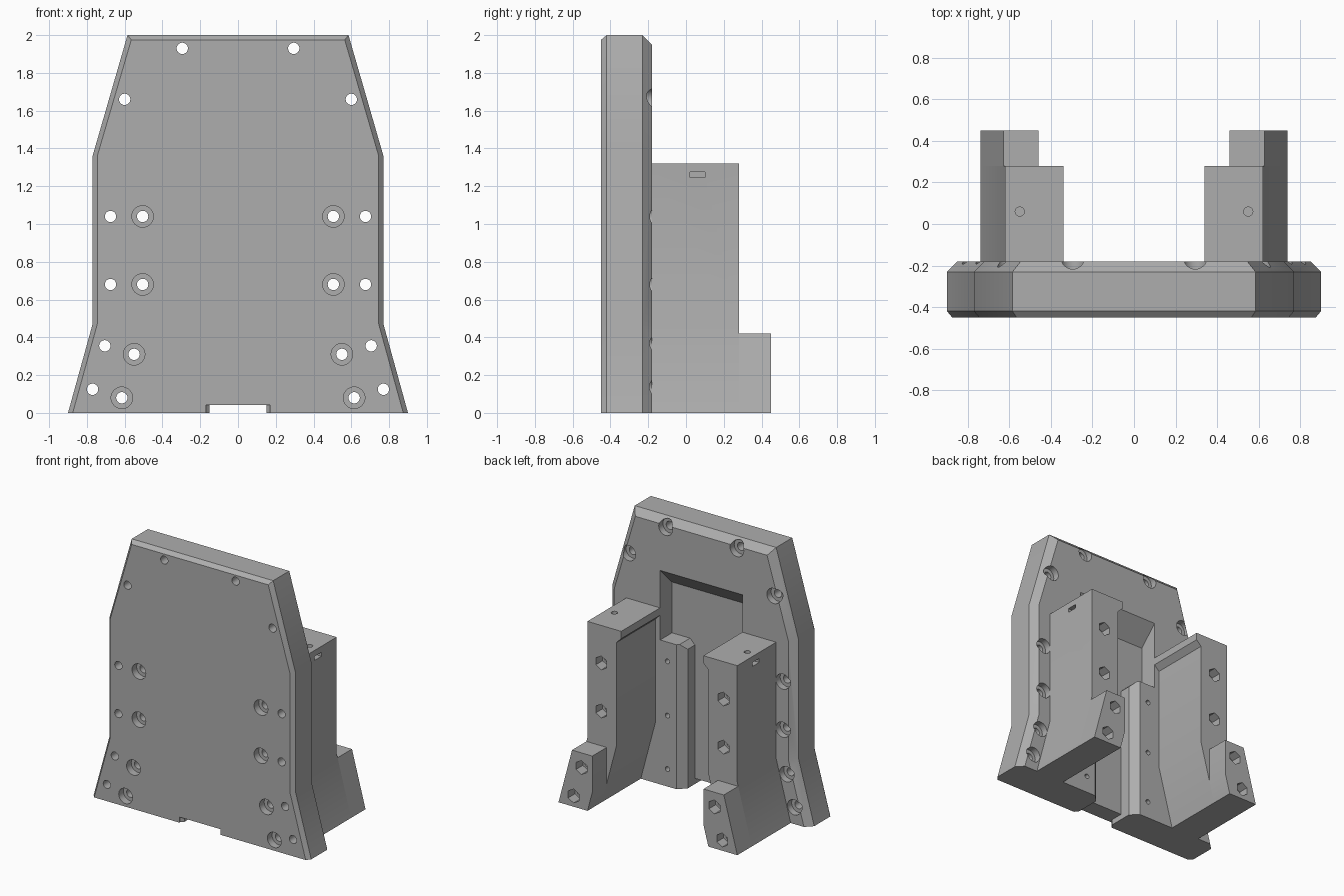
import bpy, bmesh, math

cube = bpy.data.objects.get("Cube")
if cube:
    bpy.data.objects.remove(cube, do_unlink=True)

grey = bpy.data.materials.new("plain grey")
grey.use_nodes = True
COLOUR = (0.42, 0.42, 0.42, 1)
grey.diffuse_color = COLOUR
grey.node_tree.nodes["Principled BSDF"].inputs["Base Color"].default_value = COLOUR


def loft(name, rings):
    """Closed solid through rings of equal length."""
    bm = bmesh.new()
    loops = [[bm.verts.new(p) for p in ring] for ring in rings]
    n = len(loops[0])
    for a, b in zip(loops, loops[1:]):
        for i in range(n):
            j = (i + 1) % n
            bm.faces.new((a[i], a[j], b[j], b[i]))
    bm.faces.new(loops[0])
    bm.faces.new(loops[-1])
    bmesh.ops.recalc_face_normals(bm, faces=bm.faces)
    mesh = bpy.data.meshes.new(name)
    bm.to_mesh(mesh)
    bm.free()
    mesh.materials.append(grey)
    obj = bpy.data.objects.new(name, mesh)
    bpy.context.collection.objects.link(obj)
    return obj


def prism(name, axis, points, start, end):
    """Extrude a 2D profile along one axis."""
    place = {"x": lambda p, t: (t, p[0], p[1]),
             "y": lambda p, t: (p[0], t, p[1]),
             "z": lambda p, t: (p[0], p[1], t)}[axis]
    return loft(name, [[place(p, t) for p in points] for t in (start, end)])


def disc(cx, cy, r, n=32):
    return [(cx + r * math.sin(2 * math.pi * i / n),
             cy + r * math.cos(2 * math.pi * i / n)) for i in range(n)]


def mirrored(half):
    """Complete a profile given on the +x side."""
    return half + [(-x, v) for x, v in reversed(half)]


def cut(body, axis, points, start, end):
    tool = prism("cutter", axis, points, start, end)
    tool.hide_render = True
    mod = body.modifiers.new("cut", "BOOLEAN")
    mod.operation = "DIFFERENCE"
    mod.solver = "EXACT"
    mod.object = tool
    bpy.context.view_layer.objects.active = body
    bpy.ops.object.modifier_apply(modifier=mod.name)
    bpy.data.objects.remove(tool, do_unlink=True)


FRONT, BACK, POST_BACK, FOOT_BACK = -0.45, -0.18, 0.28, 0.45
HOLE, BORE, HEX = 0.03, 0.057, 0.052
edge_holes = [(0.295, 1.93), (0.6, 1.66), (0.675, 1.04),
              (0.675, 0.68), (0.705, 0.355), (0.77, 0.125)]
post_bolts = [(0.505, 1.04), (0.505, 0.68)]
foot_bolts = [(0.55, 0.31), (0.615, 0.08)]


# Front plate with chamfered rims
def plate_ring(y, d):
    half = [(0.9 - d, 0), (0.77 - d, 0.47), (0.77 - d, 1.36), (0.585 - 0.8 * d, 2 - d)]
    return [(x, y, z) for x, z in mirrored(half)]


plate = loft("front_plate", [plate_ring(FRONT, 0.025), plate_ring(-0.42, 0),
                             plate_ring(-0.23, 0), plate_ring(BACK, 0.05)])

# Rear recess, the channel between its ribs, and the bottom notch
FLOOR = -0.32
cut(plate, "x", [(FLOOR, 1.08), (FLOOR, 1.46), (-0.16, 1.62), (-0.16, 1.08)], -0.34, 0.34)
cut(plate, "z", mirrored([(0.15, FLOOR), (0.15, -0.235), (0.225, -0.16)]), -0.1, 1.1)
cut(plate, "y", mirrored([(0.14, 1.03), (0.2, 1.09)]), FLOOR, -0.1)
cut(plate, "z", mirrored([(0.17, -0.5), (0.17, -0.44), (0.15, -0.42), (0.15, -0.3)]), -0.1, 0.042)

# Screw holes in the plate
for s in (1, -1):
    for x, z in edge_holes:
        cut(plate, "y", disc(s * x, z, HOLE), -0.6, 0)
        cut(plate, "y", disc(s * x, z, BORE), BACK - 0.05, 0)
    for x, z in post_bolts + foot_bolts:
        cut(plate, "y", disc(s * x, z, HOLE), -0.6, 0)
        cut(plate, "y", disc(s * x, z, BORE), -0.6, FRONT + 0.055)
    for z in (0.936, 0.53, 0.13):
        cut(plate, "y", disc(s * 0.28, z, 0.018, 16), BACK - 0.1, 0)

# Rear posts with an inner ledge, and their splayed feet
post_profile = [(0.62, 1.32), (0.62, 0.45), (0.74, 0), (0.5, 0),
                (0.38, 0.45), (0.38, 1.225), (0.34, 1.265), (0.34, 1.32)]
foot_profile = [(0.46, 0.42), (0.628, 0.42), (0.74, 0), (0.5, 0), (0.46, 0.15)]
bodies = [plate]
for s, side in ((1, "left"), (-1, "right")):
    post = prism(side + "_post", "y", [(s * x, z) for x, z in post_profile], BACK, POST_BACK)
    foot = prism(side + "_foot", "y", [(s * x, z) for x, z in foot_profile], POST_BACK, FOOT_BACK)
    for x, z in post_bolts + foot_bolts:
        cut(post, "y", disc(s * x, z, HOLE), -0.3, 0.6)
    for x, z in post_bolts:
        cut(post, "y", disc(s * x, z, HEX, 6), POST_BACK - 0.08, 0.6)
    for x, z in foot_bolts:
        cut(foot, "y", disc(s * x, z, HOLE), 0.2, 0.6)
        cut(foot, "y", disc(s * x, z, HEX, 6), FOOT_BACK - 0.08, 0.6)
    # Top screw hole and side nut slot
    cut(post, "z", disc(s * 0.55, 0.06, 0.022, 24), 1.2, 1.4)
    cut(post, "x", [(0.02, 1.245), (0.1, 1.245), (0.1, 1.275), (0.02, 1.275)], s * 0.5, s * 0.7)
    bodies += [post, foot]

# Smooth the round holes, keep edges sharp
bpy.ops.object.select_all(action="DESELECT")
for body in bodies:
    body.select_set(True)
bpy.context.view_layer.objects.active = plate
bpy.ops.object.shade_smooth_by_angle(angle=math.radians(30))
